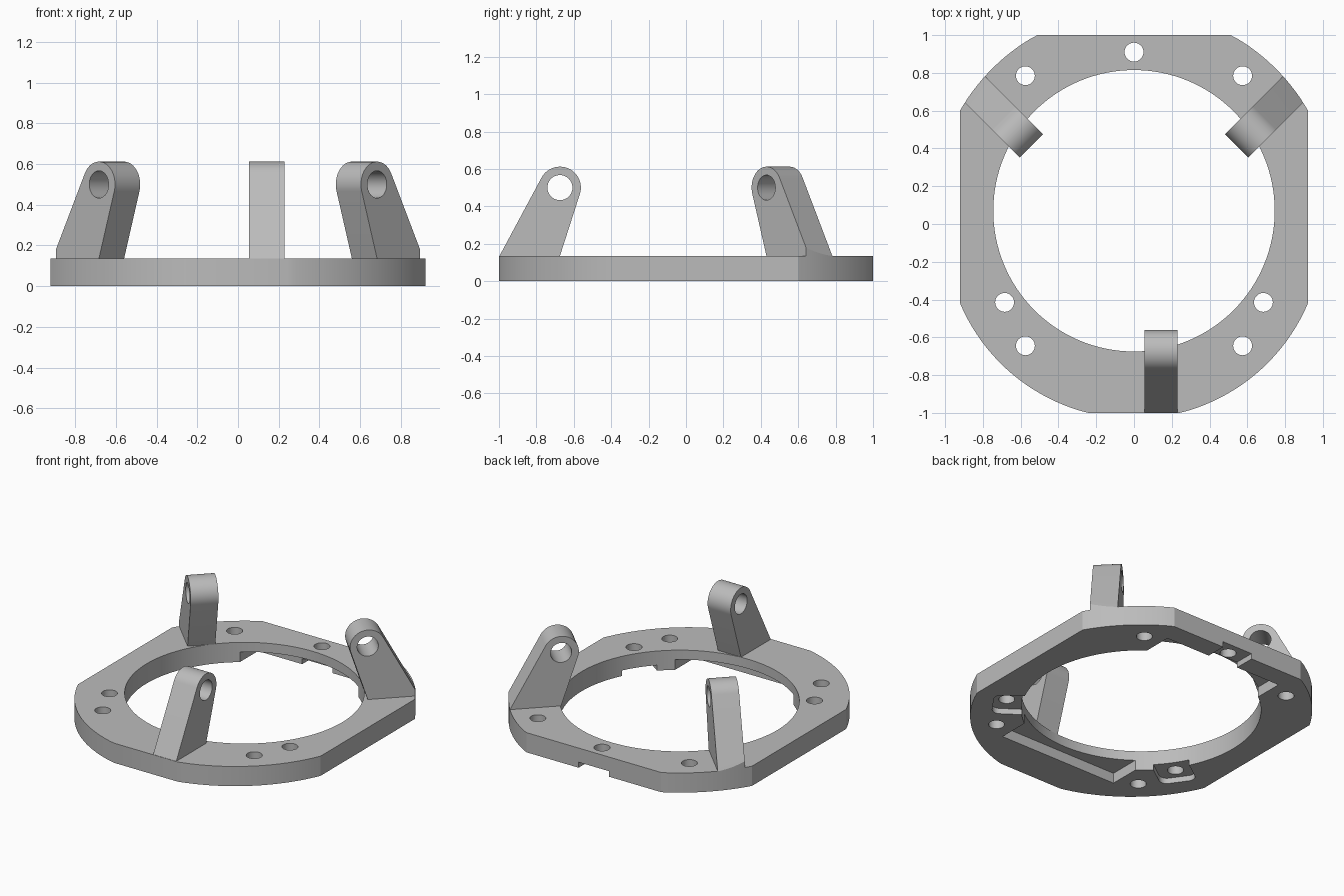
import bpy, bmesh
from math import pi, sin, cos, atan2, acos, hypot
from mathutils import Matrix, Vector

cube = bpy.data.objects.get("Cube")
if cube:
    bpy.data.objects.remove(cube, do_unlink=True)

grey = bpy.data.materials.new("plain grey")
grey.use_nodes = True
COLOR = (0.5, 0.5, 0.5, 1)
grey.diffuse_color = COLOR
grey.node_tree.nodes["Principled BSDF"].inputs["Base Color"].default_value = COLOR

PLATE_H = 0.135
RING_Y = 0.07


def arc(cx, cy, r, a0, a1, n):
    return [(cx + r * cos(a0 + (a1 - a0) * i / n), cy + r * sin(a0 + (a1 - a0) * i / n))
            for i in range(n + 1)]


def circle(cx, cy, r, n):
    return arc(cx, cy, r, 0, 2 * pi, n)[:-1]


def prism(name, points, z0, z1, matrix=Matrix()):
    """Extrude a 2D outline along z, then place it with a matrix."""
    bm = bmesh.new()
    face = bm.faces.new([bm.verts.new((x, y, z0)) for x, y in points])
    top = bmesh.ops.extrude_face_region(bm, geom=[face])["geom"]
    bmesh.ops.translate(bm, vec=(0, 0, z1 - z0),
                        verts=[v for v in top if isinstance(v, bmesh.types.BMVert)])
    bmesh.ops.transform(bm, matrix=matrix, verts=bm.verts)
    bmesh.ops.recalc_face_normals(bm, faces=bm.faces)
    mesh = bpy.data.meshes.new(name)
    bm.to_mesh(mesh)
    bm.free()
    mesh.materials.append(grey)
    obj = bpy.data.objects.new(name, mesh)
    bpy.context.collection.objects.link(obj)
    return obj


def combine(obj, tool, operation="DIFFERENCE"):
    """Apply a boolean and discard the tool."""
    mod = obj.modifiers.new("cut", "BOOLEAN")
    mod.operation, mod.object, mod.solver = operation, tool, "EXACT"
    graph = bpy.context.evaluated_depsgraph_get()
    mesh = bpy.data.meshes.new_from_object(obj.evaluated_get(graph))
    obj.modifiers.clear()
    obj.data = mesh
    bpy.data.objects.remove(tool, do_unlink=True)


# Plate outline: right half from front to back, then mirrored
low, high = -0.03, RING_Y
half = arc(0, low, 1.0, atan2(-1 - low, 0.24), atan2(-0.42 - low, 0.92), 20)
half += arc(0, high, 1.063, atan2(0.6 - high, 0.92), atan2(1 - high, 0.51), 14)
half = [(x, max(-1, min(1, y))) for x, y in half]
outline = half + [(-x, y) for x, y in reversed(half)]

plate = prism("mounting_ring", outline, 0, PLATE_H)
combine(plate, prism("bore", circle(0, RING_Y, 0.745, 128), -1, 1))

# Shallow recess under the front and back of the ring
recess = [(-0.45, -0.735), (0.45, -0.735), (0.45, 0.86), (-0.45, 0.86)]
combine(plate, prism("recess", recess, -0.1, 0.07))

# Screw pockets underneath, open towards the bore
r = 0.05
for x, y, end in [(0, 0.91, 0.2), (0.685, -0.415, 0.085), (-0.685, -0.415, 0.085)]:
    pocket = [(-0.2, -0.115), *arc(end - r, -0.115 + r, r, -pi / 2, 0, 8),
              *arc(end - r, 0.115 - r, r, 0, pi / 2, 8), (-0.2, 0.115)]
    place = Matrix.Translation((x, y, 0)) @ Matrix.Rotation(atan2(y - RING_Y, x), 4, "Z")
    combine(plate, prism("pocket", pocket, -0.1, 0.038, place))

# Screw holes
holes = [(0, 0.91)] + [(s * x, y) for s in (1, -1)
                       for x, y in [(0.575, 0.785), (0.685, -0.415), (0.575, -0.645)]]
for x, y in holes:
    combine(plate, prism("screw_hole", circle(x, y, 0.05, 32), -1, 1))

# Lug side profile: rounded eye with tangents to a wide foot
EYE_Z, EYE_R, FOOT = 0.5, 0.112, 0.323
drop = EYE_Z - PLATE_H
a0 = atan2(-drop, FOOT) + acos(EYE_R / hypot(drop, FOOT))
a1 = 1.5 * pi - acos(EYE_R / drop)
profile = [(0, PLATE_H), (FOOT, PLATE_H)] + arc(0, EYE_Z, EYE_R, a0, a1, 32)

parts = [plate]
for name, x, y, angle in [("front_lug", 0.142, -0.674, -pi / 2),
                          ("back_left_lug", 0.622, 0.492, pi / 4),
                          ("back_right_lug", -0.622, 0.492, 3 * pi / 4)]:
    place = (Matrix.Translation((x, y, 0)) @ Matrix.Rotation(angle, 4, "Z")
             @ Matrix.Rotation(pi / 2, 4, "X"))
    lug = prism(name, profile, -0.0875, 0.0875, place)
    combine(lug, prism("eye", circle(0, EYE_Z, 0.067, 48), -1, 1, place))
    # Trim the foot flush with the plate edge
    combine(lug, prism("trim", outline, -0.5, 1), "INTERSECT")
    parts.append(lug)

# Smooth round walls, keep edges crisp
bpy.ops.object.select_all(action="DESELECT")
for obj in parts:
    obj.select_set(True)
bpy.context.view_layer.objects.active = plate
bpy.ops.object.shade_smooth_by_angle(angle=pi / 9)
